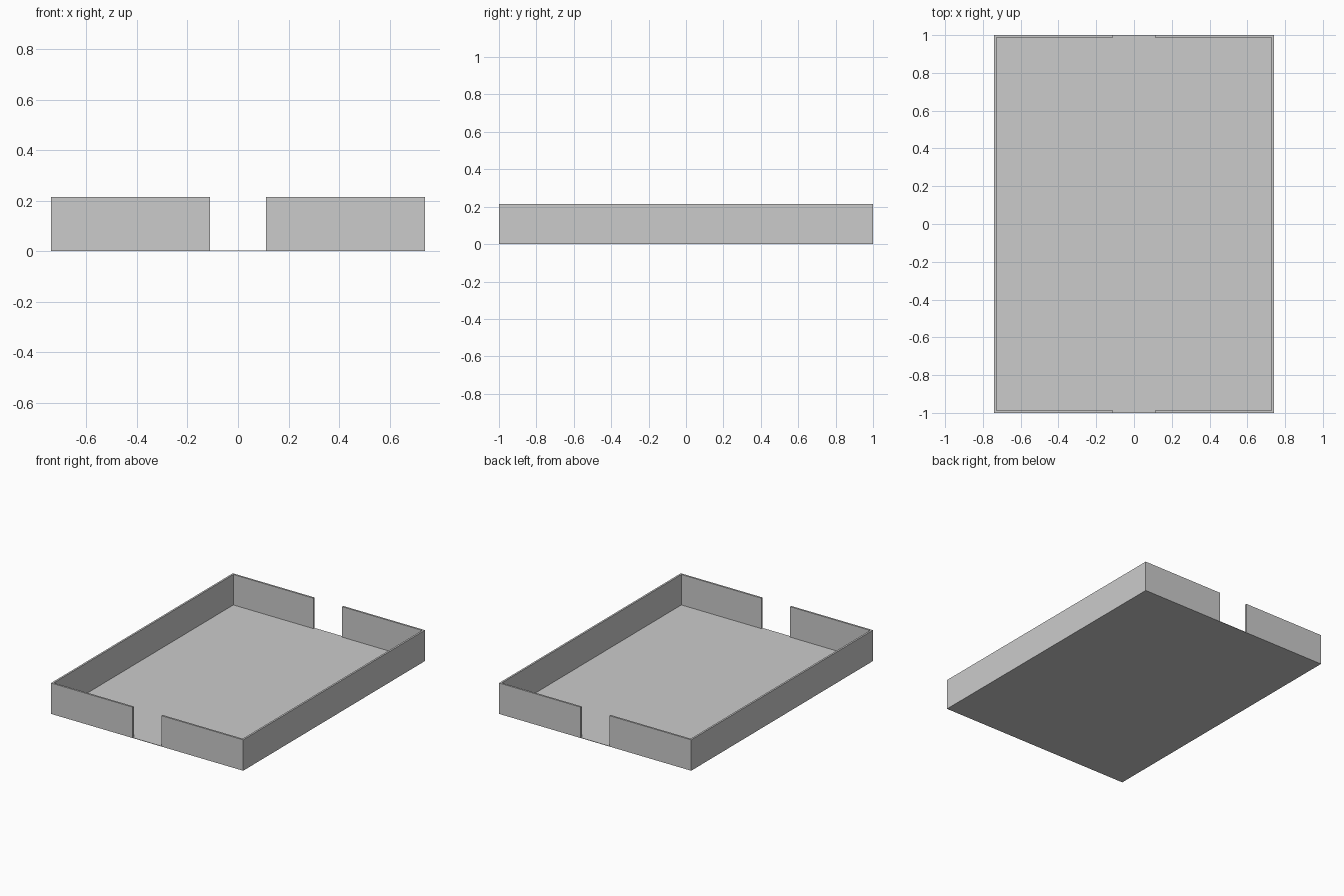
import bpy, bmesh

if "Cube" in bpy.data.objects:
    bpy.data.objects.remove(bpy.data.objects["Cube"])

W, L, H = 0.74, 1.0, 0.215   # half width, half length, height
T, FLOOR, GAP = 0.013, 0.003, 0.111  # wall thickness, floor thickness, half gap


def extruded(name, outline, z0, z1):
    """Solid prism from a flat outline."""
    bm = bmesh.new()
    face = bm.faces.new([bm.verts.new((x, y, z0)) for x, y in outline])
    top = bmesh.ops.extrude_face_region(bm, geom=[face])["geom"]
    verts = [g for g in top if isinstance(g, bmesh.types.BMVert)]
    bmesh.ops.translate(bm, verts=verts, vec=(0, 0, z1 - z0))
    bmesh.ops.recalc_face_normals(bm, faces=bm.faces)
    mesh = bpy.data.meshes.new(name)
    bm.to_mesh(mesh)
    bm.free()
    obj = bpy.data.objects.new(name, mesh)
    bpy.context.collection.objects.link(obj)
    return obj


# Thin tray floor
extruded("tray_floor", [(-W, -L), (W, -L), (W, L), (-W, L)], 0, FLOOR)

# C-shaped walls, leaving a gap in the middle of each short end
for side, name in ((-1, "left_wall"), (1, "right_wall")):
    profile = [(GAP, -L), (W, -L), (W, L), (GAP, L),
               (GAP, L - T), (W - T, L - T), (W - T, -L + T), (GAP, -L + T)]
    extruded(name, [(side * x, y) for x, y in profile], FLOOR, H)
